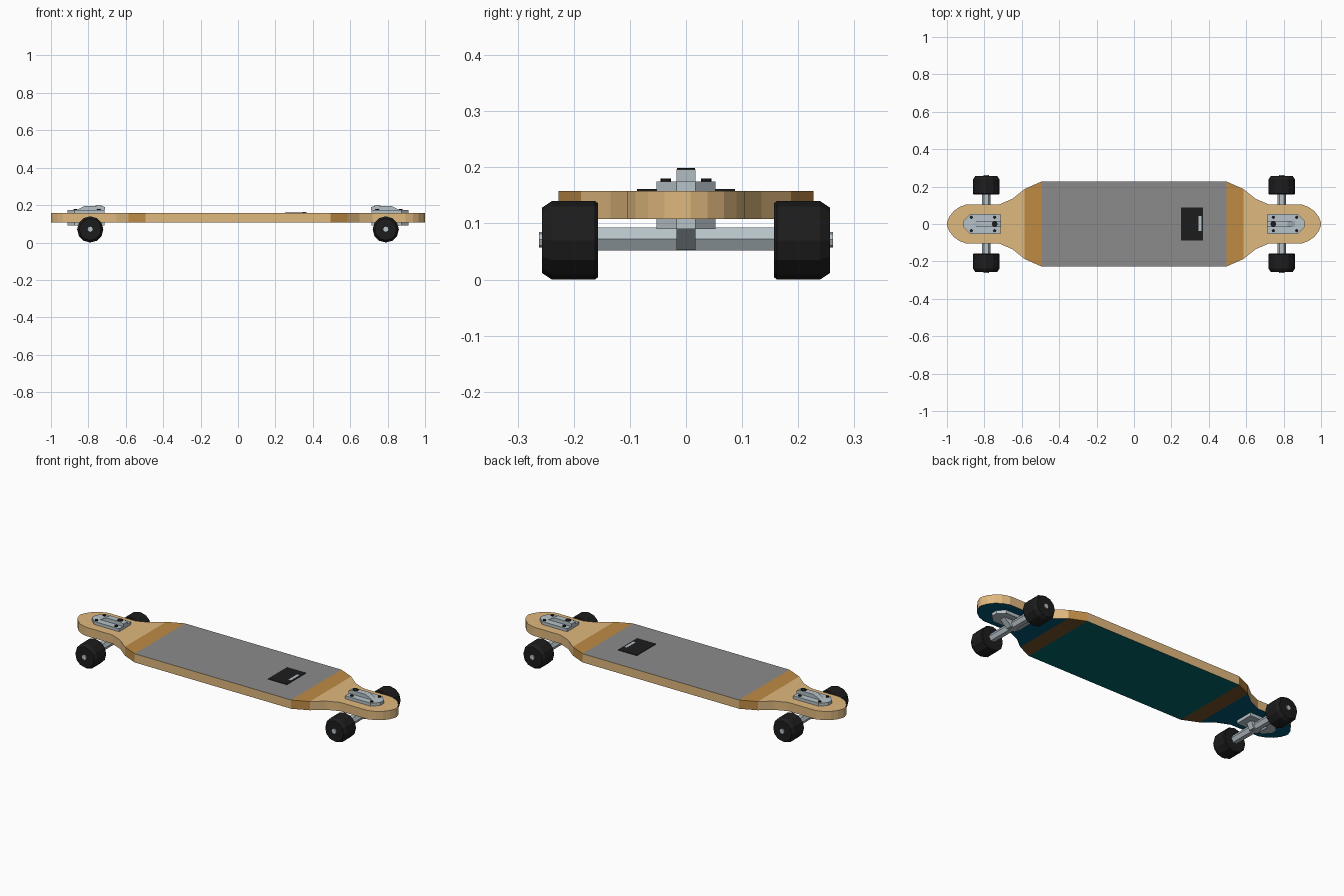
import bpy, bmesh, math
from mathutils import Matrix, Vector

if "Cube" in bpy.data.objects:
    bpy.data.objects.remove(bpy.data.objects["Cube"])


def mat(name, col):
    m = bpy.data.materials.new(name)
    m.diffuse_color = (*col, 1)
    m.use_nodes = True
    m.node_tree.nodes["Principled BSDF"].inputs["Base Color"].default_value = m.diffuse_color
    return m


WOOD = mat("maple", (0.74, 0.48, 0.21))
STRIPE = mat("stripe", (0.52, 0.26, 0.06))
GRIP = mat("grip_grey", (0.26, 0.26, 0.26))
TEAL = mat("teal", (0.0, 0.13, 0.15))
BLUE = mat("blue", (0.0, 0.09, 0.18))
BROWN = mat("brown", (0.19, 0.085, 0.02))
BLACK = mat("black", (0.012, 0.012, 0.012))
METAL = mat("metal", (0.47, 0.54, 0.58))


def finish(bm, name, mats):
    bmesh.ops.recalc_face_normals(bm, faces=bm.faces)
    me = bpy.data.meshes.new(name)
    bm.to_mesh(me)
    bm.free()
    ob = bpy.data.objects.new(name, me)
    bpy.context.collection.objects.link(ob)
    for m in mats:
        me.materials.append(m)
    return ob


def prism(name, pts, vec, material):
    """Extrude a closed 3D polygon along a vector."""
    bm = bmesh.new()
    f = bm.faces.new([bm.verts.new(p) for p in pts])
    r = bmesh.ops.extrude_face_region(bm, geom=[f])
    bmesh.ops.translate(bm, vec=vec, verts=[v for v in r["geom"] if isinstance(v, bmesh.types.BMVert)])
    bm_f = finish(bm, name, [material])
    return bm_f


def box(name, x0, x1, y0, y1, z0, z1, material):
    return prism(name, [(x0, y0, z0), (x1, y0, z0), (x1, y1, z0), (x0, y1, z0)], (0, 0, z1 - z0), material)


def lathe(name, centre, axis, profile, sides, material, spin=0.0):
    """Revolve (radius, distance) rings about an axis, with end caps."""
    rot = Vector((0, 0, 1)).rotation_difference(Vector(axis)).to_matrix()
    bm = bmesh.new()
    rings = []
    for r, d in profile:
        ring = []
        for i in range(sides):
            a = spin + math.tau * i / sides
            p = rot @ Vector((r * math.cos(a), r * math.sin(a), d))
            ring.append(bm.verts.new(p + Vector(centre)))
        rings.append(ring)
    for a, b in zip(rings, rings[1:]):
        for i in range(sides):
            j = (i + 1) % sides
            bm.faces.new((a[i], a[j], b[j], b[i]))
    bm.faces.new(rings[0])
    bm.faces.new(rings[-1])
    return finish(bm, name, [material])


# Deck: cross-strips between stations, coloured by zone
half = [(0.495, 0.227), (0.585, 0.187), (0.65, 0.135), (0.72, 0.105), (0.895, 0.105),
        (0.935, 0.09), (0.965, 0.068), (0.988, 0.038), (1.0, 0.008)]
stations = [(-x, y) for x, y in reversed(half)] + half
bm = bmesh.new()
cols = [[bm.verts.new((x, sy * y, z)) for sy, z in ((-1, 0.108), (1, 0.108), (1, 0.158), (-1, 0.158))]
        for x, y in stations]
for (xa, _), (xb, _), a, b in zip(stations, stations[1:], cols, cols[1:]):
    mid = abs(xa + xb) / 2
    # material index for underside, sides, top
    under, side, top = (3, 0, 2) if mid < 0.4 else (5, 1, 1) if mid < 0.585 else (4, 0, 0)
    for i, m in enumerate((under, side, top, side)):
        j = (i + 1) % 4
        bm.faces.new((a[i], b[i], b[j], a[j])).material_index = m
bm.faces.new(cols[0])
bm.faces.new(cols[-1])
finish(bm, "deck", [WOOD, STRIPE, GRIP, TEAL, BLUE, BROWN])

# Flat panel on the grip with a plain inlay
box("grip_panel", 0.25, 0.37, -0.087, 0.087, 0.157, 0.161, BLACK)
box("panel_inlay", 0.345, 0.361, -0.038, 0.042, 0.160, 0.162, METAL)

AX, AZ = 0.79, 0.071
for s, end in ((-1, "left"), (1, "right")):
    # Base plates above and below the deck
    outline = [(0.715, -0.053), (0.875, -0.053), (0.912, -0.017),
               (0.912, 0.017), (0.875, 0.053), (0.715, 0.053)]
    for part, z, h in (("upper_plate", 0.157, 0.018), ("lower_plate", 0.09, 0.019)):
        prism(f"{end}_{part}", [(s * x, y, z) for x, y in outline], (0, 0, h), METAL)

    # Raised ridge and hanger neck, as side profiles
    ridge = [(0.712, 0.174), (0.712, 0.19), (0.73, 0.196), (0.82, 0.196), (0.862, 0.174)]
    neck = [(0.75, 0.091), (0.86, 0.091), (0.815, 0.053), (0.765, 0.053)]
    for part, prof in (("ridge", ridge), ("hanger_neck", neck)):
        prism(f"{end}_{part}", [(s * x, -0.017, z) for x, z in prof], (0, 0.034, 0), METAL)

    # Kingpin and four bolts
    lathe(f"{end}_kingpin", (s * 0.745, 0, 0.19), (0, 0, 1), [(0.016, 0), (0.016, 0.009)], 8, BLACK)
    for bx in (0.745, 0.87):
        for by in (-0.036, 0.036):
            lathe(f"{end}_bolt", (s * bx, by, 0.174), (0, 0, 1), [(0.009, 0), (0.009, 0.006)], 8, BLACK)

    # Hexagonal hanger and thin axle
    lathe(f"{end}_hanger", (s * AX, 0, AZ + 0.001), (0, 1, 0), [(0.0237, -0.16), (0.0237, 0.16)], 6, METAL)
    lathe(f"{end}_axle", (s * AX, 0, AZ), (0, 1, 0), [(0.014, -0.262), (0.014, 0.262)], 8, METAL)

    # Wheels, chamfered on the outer rim
    for t, side in ((-1, "front"), (1, "back")):
        lathe(f"{end}_{side}_wheel", (s * AX, 0, 0.07), (0, t, 0),
              [(0.066, 0.157), (0.07, 0.162), (0.07, 0.239), (0.058, 0.257)], 12, BLACK)
